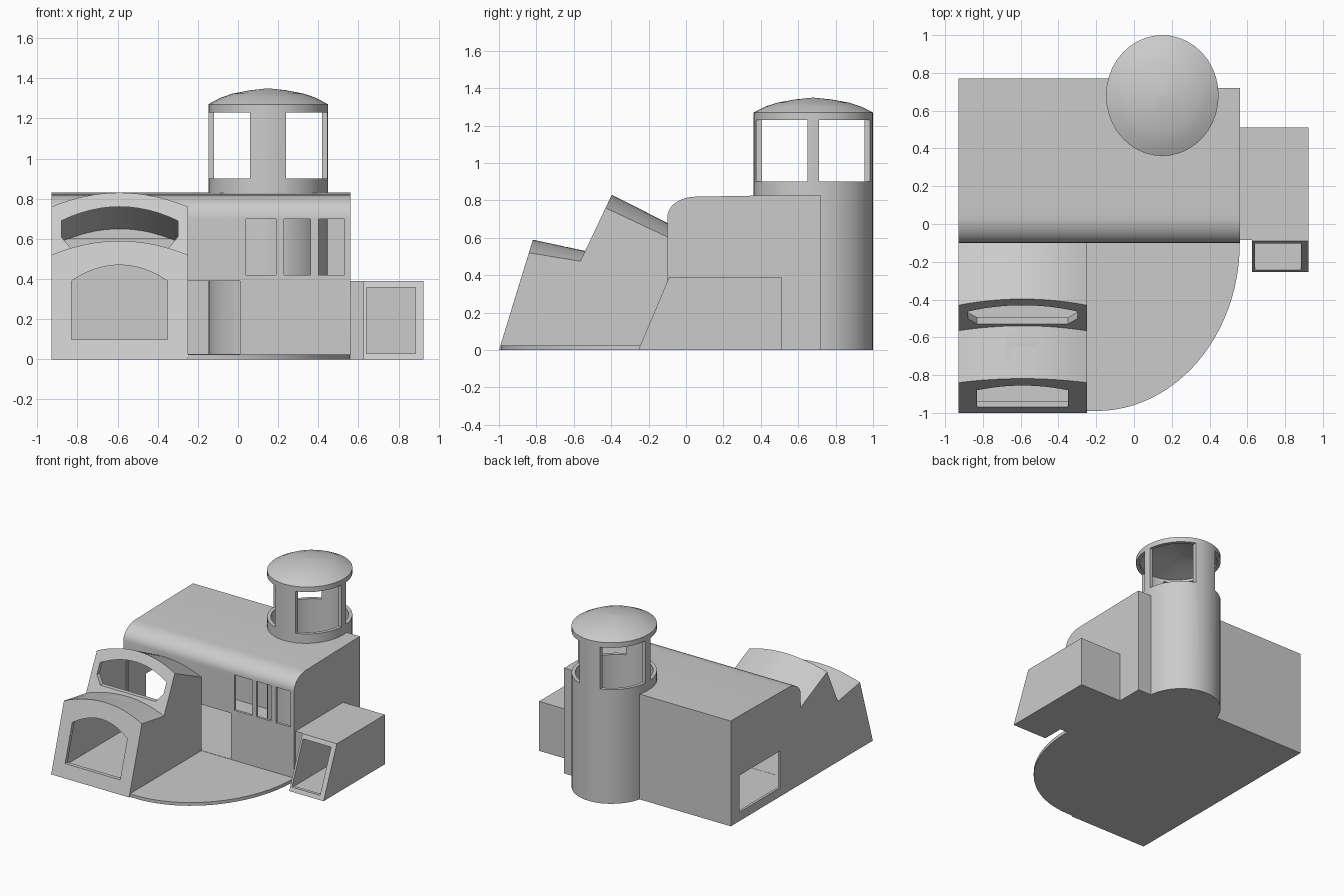
import bpy, bmesh
from math import sin, cos, pi, radians

if "Cube" in bpy.data.objects:
    bpy.data.objects.remove(bpy.data.objects["Cube"])


def loft(name, rings, cap=True):
    """Skin a list of equal-length closed rings."""
    bm = bmesh.new()
    vs = [[bm.verts.new(p) for p in r] for r in rings]
    n = len(vs[0])
    for a, b in zip(vs, vs[1:]):
        for i in range(n):
            bm.faces.new((a[i], a[(i + 1) % n], b[(i + 1) % n], b[i]))
    if cap:
        bm.faces.new(vs[0])
        bm.faces.new(vs[-1])
    bmesh.ops.remove_doubles(bm, verts=bm.verts, dist=1e-5)
    bmesh.ops.recalc_face_normals(bm, faces=bm.faces)
    me = bpy.data.meshes.new(name)
    bm.to_mesh(me)
    bm.free()
    ob = bpy.data.objects.new(name, me)
    bpy.context.collection.objects.link(ob)
    return ob


def prism_x(name, pts, x0, x1):
    return loft(name, [[(x, y, z) for y, z in pts] for x in (x0, x1)])


def prism_y(name, pts, y0, y1):
    return loft(name, [[(x, y, z) for x, z in pts] for y in (y0, y1)])


def prism_z(name, pts, z0, z1):
    return loft(name, [[(x, y, z) for x, y in pts] for z in (z0, z1)])


def box(x0, x1, y0, y1, z0, z1):
    return prism_z("cutter", [(x0, y0), (x1, y0), (x1, y1), (x0, y1)], z0, z1)


def cut(ob, *cutters):
    bpy.context.view_layer.objects.active = ob
    for c in cutters:
        c.hide_render = True
        m = ob.modifiers.new("cut", 'BOOLEAN')
        m.operation, m.solver, m.object = 'DIFFERENCE', 'EXACT', c
        bpy.ops.object.modifier_apply(modifier=m.name)
        bpy.data.objects.remove(c)


TC = (0.15, 0.68)
SEG = 40


def ellipse(k):
    return [(TC[0] + k * 0.298 * cos(2 * pi * i / SEG),
             TC[1] + k * 0.32 * sin(2 * pi * i / SEG)) for i in range(SEG)]


# main hall: hollow shell with a rounded front eave
def hall_profile(t, back):
    arc = [(0.05 - (0.15 - t) * cos(a), 0.71 + (0.11 - t) * sin(a))
           for a in [pi / 2 * i / 8 for i in range(9)]]
    f = 0.025 if t else 0
    return [(-0.10 + t, f)] + arc + [(0.63, 0.83 - t), (back, 0.83 - t), (back, f)]


hall = prism_x("main_hall", hall_profile(0, 0.77), -0.93, 0.56)
cut(hall, box(0.2, 0.7, 0.72, 0.9, -0.1, 1),
    prism_x("cutter", hall_profile(0.02, 0.75), -0.91, 0.15),
    prism_x("cutter", hall_profile(0.02, 0.70), 0.1, 0.54),
    prism_z("cutter", ellipse(0.95), 0.03, 1),            # tower shaft
    box(-0.90, -0.28, -0.2, -0.04, 0.026, 0.60),          # passage to vaults
    box(-0.29, 0.01, -0.2, -0.04, 0.027, 0.39),           # doorway
    box(-1, -0.85, 0.155, 0.66, 0.07, 0.36))              # side window
for x0, x1 in ((0.04, 0.19), (0.23, 0.36), (0.40, 0.53)):
    cut(hall, box(x0, x1, -0.2, -0.03, 0.42, 0.70))


# stepped double vault: side profile swept across x with an arched top
def vault(name, pts, x0, x1):
    rings = []
    for i in range(17):
        u = i / 8 - 1
        b = 1 - u * u
        x = (x0 + x1) / 2 + u * (x1 - x0) / 2
        rings.append([(x, y + b * dy, z + b * dz) for y, z, dy, dz in pts])
    return loft(name, rings)


def arched(x0, x1, lower, spring, rise):
    top = []
    for i in range(13):
        u = 1 - i / 6
        top.append(((x0 + x1) / 2 + u * (x1 - x0) / 2, spring + rise * (1 - u * u)))
    return lower + top


vaults = vault("front_vaults", [
    (-1, 0, 0, 0), (-0.84, 0.52, 0.0215, 0.07), (-0.565, 0.475, 0.026, 0.055),
    (-0.43, 0.76, 0.033, 0.07), (-0.10, 0.605, 0, 0.075), (-0.10, 0, 0, 0)], -0.93, -0.25)
cut(vaults, vault("cutter", [
    (-0.962, 0.025, 0, 0), (-0.82, 0.487, 0.0215, 0.07), (-0.547, 0.44, 0.026, 0.055),
    (-0.414, 0.72, 0.033, 0.07), (-0.05, 0.55, 0, 0.075), (-0.05, 0.025, 0, 0)], -0.905, -0.275),
    prism_y("cutter", arched(-0.83, -0.35, [(-0.83, 0.1), (-0.35, 0.1)], 0.39, 0.08), -1.1, -0.76),
    prism_y("cutter", arched(-0.88, -0.30, [(-0.88, 0.61), (-0.83, 0.55), (-0.35, 0.55),
                                            (-0.30, 0.61)], 0.69, 0.07), -0.65, -0.385))

# rounded forecourt slab
prism_z("forecourt", [(-0.25, -0.099), (-0.25, -0.99)] +
        [(-0.2 + 0.76 * sin(a), -0.1 - 0.89 * cos(a)) for a in [pi / 2 * i / 24 for i in range(25)]],
        0, 0.025)

# round tower: tube with four big openings
tower = prism_z("tower", ellipse(1), 0, 1.235)
cut(tower, prism_z("cutter", ellipse(0.91), 0.02, 1.4))
for x0, x1 in ((-0.3, 0.06), (0.24, 0.6)):
    for y0, y1 in ((0.2, 0.65), (0.71, 1.2)):
        cut(tower, box(x0, x1, y0, y1, 0.90, 1.232))

# shallow domed cap, hollow underneath
cap_prof = [(0.001, 1.315), (0.5, 1.285), (0.91, 1.25), (0.91, 1.23), (1, 1.23), (1, 1.27),
            (0.8, 1.302), (0.6, 1.323), (0.3, 1.34), (0.001, 1.35)]
cap = loft("tower_cap", [[(x, y, z) for x, y in ellipse(k)] for k, z in cap_prof])

# side annex with a sloped open front
annex = prism_x("side_annex", [(-0.255, 0), (-0.09, 0.39), (0.51, 0.39), (0.51, 0)], 0.56, 0.925)
cut(annex, box(0.5, 0.625, -0.4, -0.085, -0.1, 0.5),
    prism_x("cutter", [(-0.22, 0.025), (-0.075, 0.365), (0.49, 0.365), (0.49, 0.025)], 0.638, 0.905),
    box(0.64, 0.885, -0.4, -0.04, 0.03, 0.358))

for ob in bpy.context.collection.objects:
    bpy.ops.object.select_all(action='DESELECT')
    ob.select_set(True)
    bpy.context.view_layer.objects.active = ob
    bpy.ops.object.shade_smooth_by_angle(angle=radians(25))
